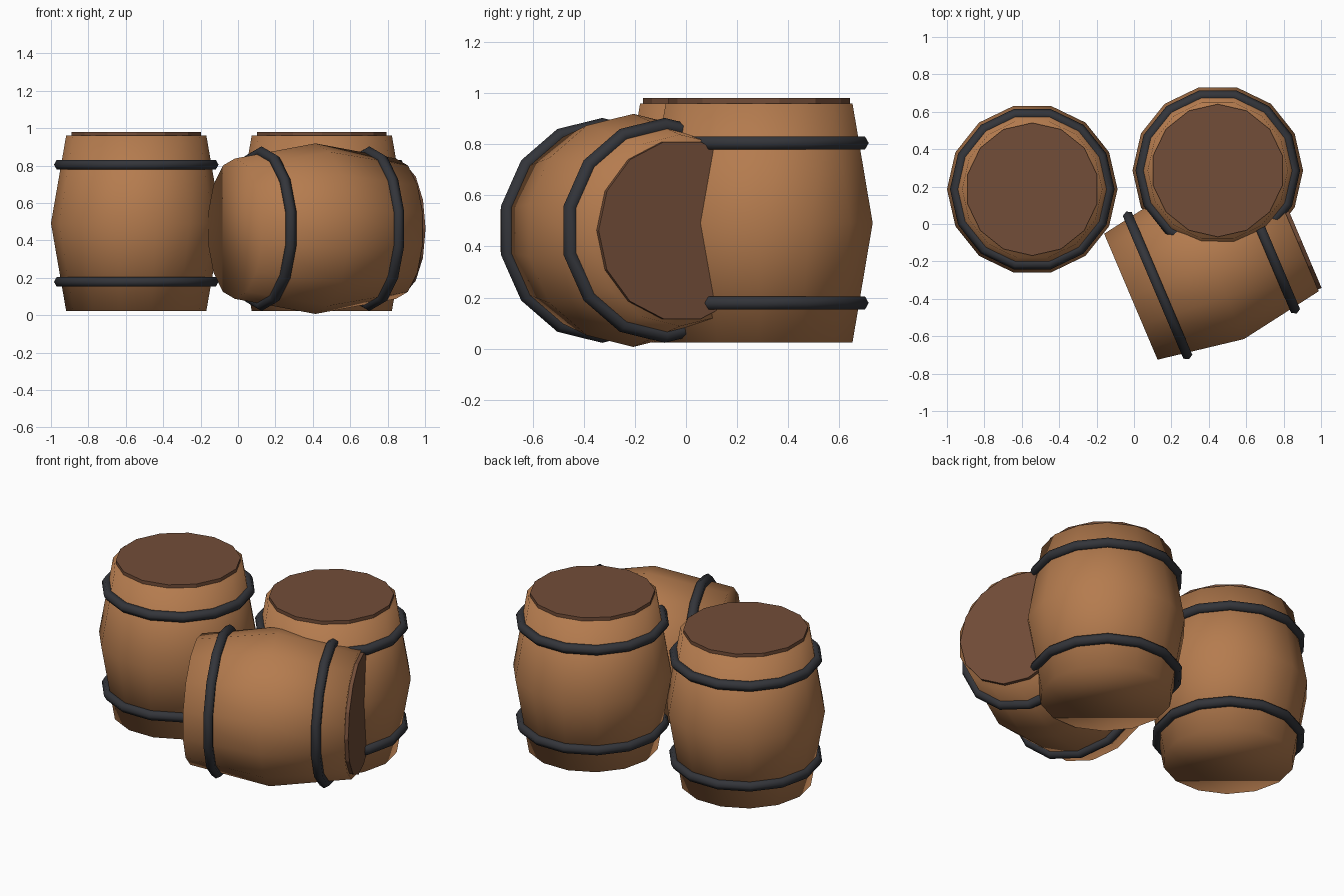
import bpy
import bmesh
from math import radians, pi, cos, sin
from mathutils import Matrix

cube = bpy.data.objects.get("Cube")
if cube:
    bpy.data.objects.remove(cube, do_unlink=True)

SIDES = 14
HALF = 0.468          # half the barrel height
BELLY, END = 0.456, 0.375


def material(name, rgb):
    mat = bpy.data.materials.new(name)
    mat.use_nodes = True
    mat.diffuse_color = (*rgb, 1)
    bsdf = next(n for n in mat.node_tree.nodes if n.type == 'BSDF_PRINCIPLED')
    bsdf.inputs["Base Color"].default_value = (*rgb, 1)
    bsdf.inputs["Roughness"].default_value = 0.8
    return mat


wood = material("warm wood", (0.46, 0.20, 0.077))
lid_wood = material("dark lid wood", (0.17, 0.075, 0.04))
iron = material("dark iron", (0.033, 0.035, 0.042))


def finish(name, bm, mat, place, smooth):
    bmesh.ops.recalc_face_normals(bm, faces=bm.faces)
    for f in bm.faces:
        f.smooth = smooth
    mesh = bpy.data.meshes.new(name)
    bm.to_mesh(mesh)
    bm.free()
    mesh.materials.append(mat)
    obj = bpy.data.objects.new(name, mesh)
    obj.matrix_world = place
    bpy.context.collection.objects.link(obj)
    return obj


def ring(bm, radius, z, offset=0.0):
    return [bm.verts.new((radius * cos(offset + 2 * pi * i / SIDES),
                          radius * sin(offset + 2 * pi * i / SIDES), z))
            for i in range(SIDES)]


def bridge(bm, a, b):
    n = len(a)
    for i in range(n):
        j = (i + 1) % n
        bm.faces.new((a[i], a[j], b[j], b[i]))


def stack(name, profile, mat, place, smooth, offset=0.0):
    """Closed solid through a stack of (radius, height) rings."""
    bm = bmesh.new()
    rings = [ring(bm, r, z, offset) for r, z in profile]
    for a, b in zip(rings, rings[1:]):
        bridge(bm, a, b)
    bm.faces.new(rings[0])
    bm.faces.new(rings[-1])
    return finish(name, bm, mat, place, smooth)


def hoop(name, z, place):
    """Hoop with a six-sided section."""
    bm = bmesh.new()
    rings = [ring(bm, 0.41 + 0.03 * cos(k * pi / 3), z + 0.03 * sin(k * pi / 3))
             for k in range(6)]
    for k in range(6):
        bridge(bm, rings[k], rings[(k + 1) % 6])
    return finish(name, bm, iron, place, True)


def barrel(label, place):
    stack(label + "_barrel_body",
          [(END, -HALF), (BELLY, 0), (END, HALF)], wood, place, True)
    # Lid is turned so that its corners fall between the staves
    stack(label + "_barrel_lid",
          [(0.355, HALF - 0.02), (0.355, HALF + 0.021)],
          lid_wood, place, False, pi / 2)
    hoop(label + "_barrel_lower_hoop", -0.313, place)
    hoop(label + "_barrel_upper_hoop", 0.313, place)


# Two standing barrels and one lying on its side
barrel("right", Matrix.Translation((-0.544, 0.186, 0.492)))
barrel("left", Matrix.Translation((0.448, 0.286, 0.492)))
barrel("fallen", Matrix.Translation((0.414, -0.206, 0.463))
       @ Matrix.Rotation(radians(23), 4, 'Z')
       @ Matrix.Rotation(radians(90), 4, 'Y'))
